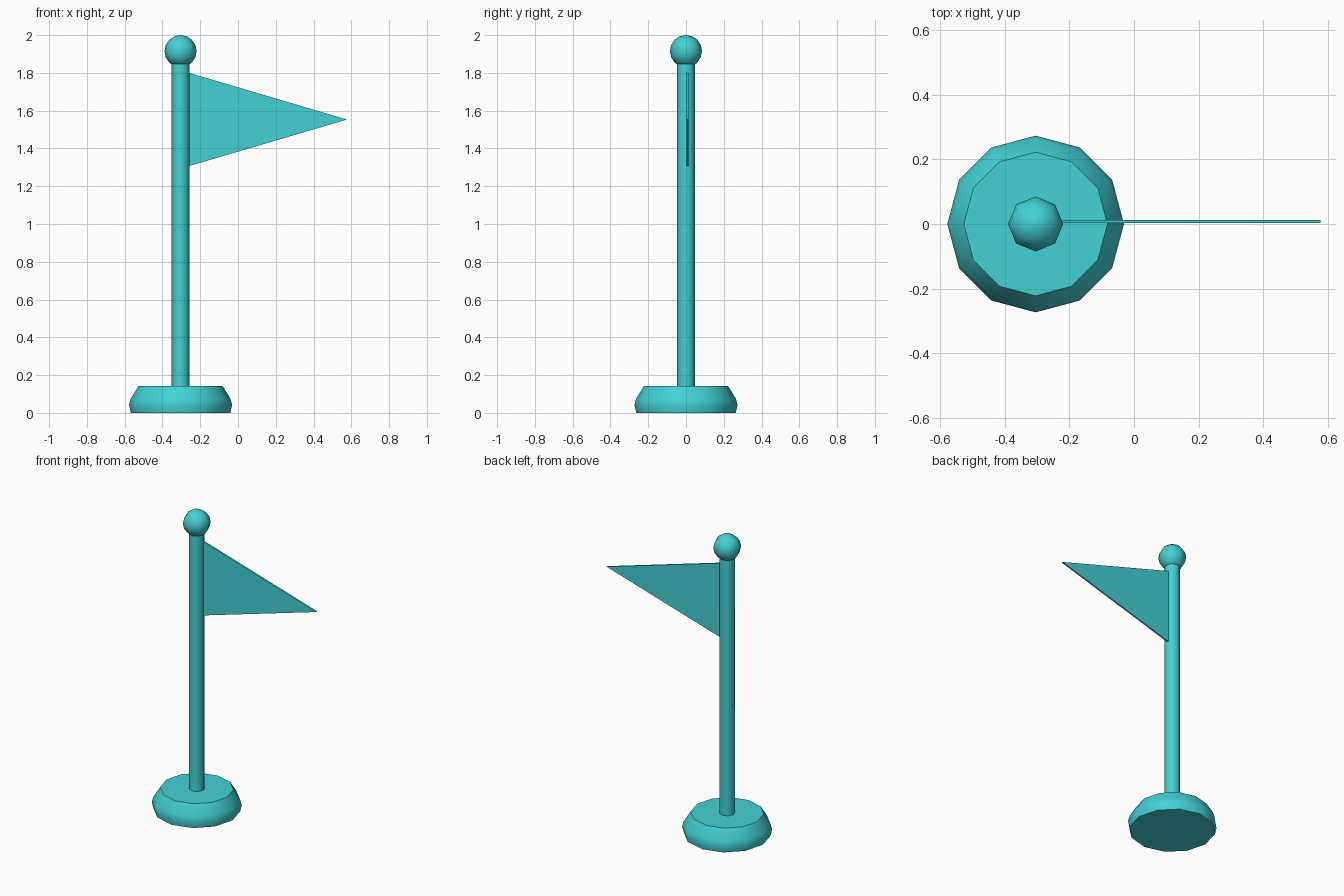
import bpy, math

if "Cube" in bpy.data.objects:
    bpy.data.objects.remove(bpy.data.objects["Cube"])

teal = bpy.data.materials.new("teal")
teal.diffuse_color = (0.056, 0.64, 0.665, 1)
teal.use_nodes = True
teal.node_tree.nodes["Principled BSDF"].inputs["Base Color"].default_value = teal.diffuse_color
CX = -0.304  # pole axis


def make(name, verts, faces, smooth=None):
    me = bpy.data.meshes.new(name)
    me.from_pydata(verts, [], faces)
    me.materials.append(teal)
    ob = bpy.data.objects.new(name, me)
    bpy.context.collection.objects.link(ob)
    if smooth:
        bpy.ops.object.select_all(action='DESELECT')
        bpy.context.view_layer.objects.active = ob
        ob.select_set(True)
        bpy.ops.object.shade_smooth_by_angle(angle=math.radians(smooth))
    return ob


def lathe(name, profile, n):
    """Turn (radius, z) points, listed bottom to top, around the pole axis."""
    verts = [(CX + r * math.cos(2 * math.pi * i / n), r * math.sin(2 * math.pi * i / n), z)
             for r, z in profile for i in range(n)]
    faces = [(k * n + i, k * n + (i + 1) % n, (k + 1) * n + (i + 1) % n, (k + 1) * n + i)
             for k in range(len(profile) - 1) for i in range(n)]
    faces.append(tuple(reversed(range(n))))
    faces.append(tuple(range((len(profile) - 1) * n, len(profile) * n)))
    return make(name, verts, faces, 50)


# Weighted foot with a bevelled upper rim
lathe("base", [(0.263, 0), (0.273, 0.042), (0.264, 0.075), (0.222, 0.143)], 12)

# Pole
lathe("pole", [(0.048, 0.14), (0.048, 1.87)], 8)

# Ball on top of the pole
ball = [(0.085 * math.cos(a), 1.915 + 0.085 * math.sin(a))
        for a in (math.radians(d) for d in (-62, -45, -22.5, 0, 22.5, 45, 67.5, 88))]
lathe("ball_finial", ball, 8)

# Thin triangular pennant
tri = [(-0.262, 1.306), (0.577, 1.553), (-0.262, 1.801)]
make("pennant", [(x, y, z) for y in (0.003, 0.013) for x, z in tri],
     [(0, 1, 2), (5, 4, 3), (0, 3, 4, 1), (1, 4, 5, 2), (2, 5, 3, 0)])
